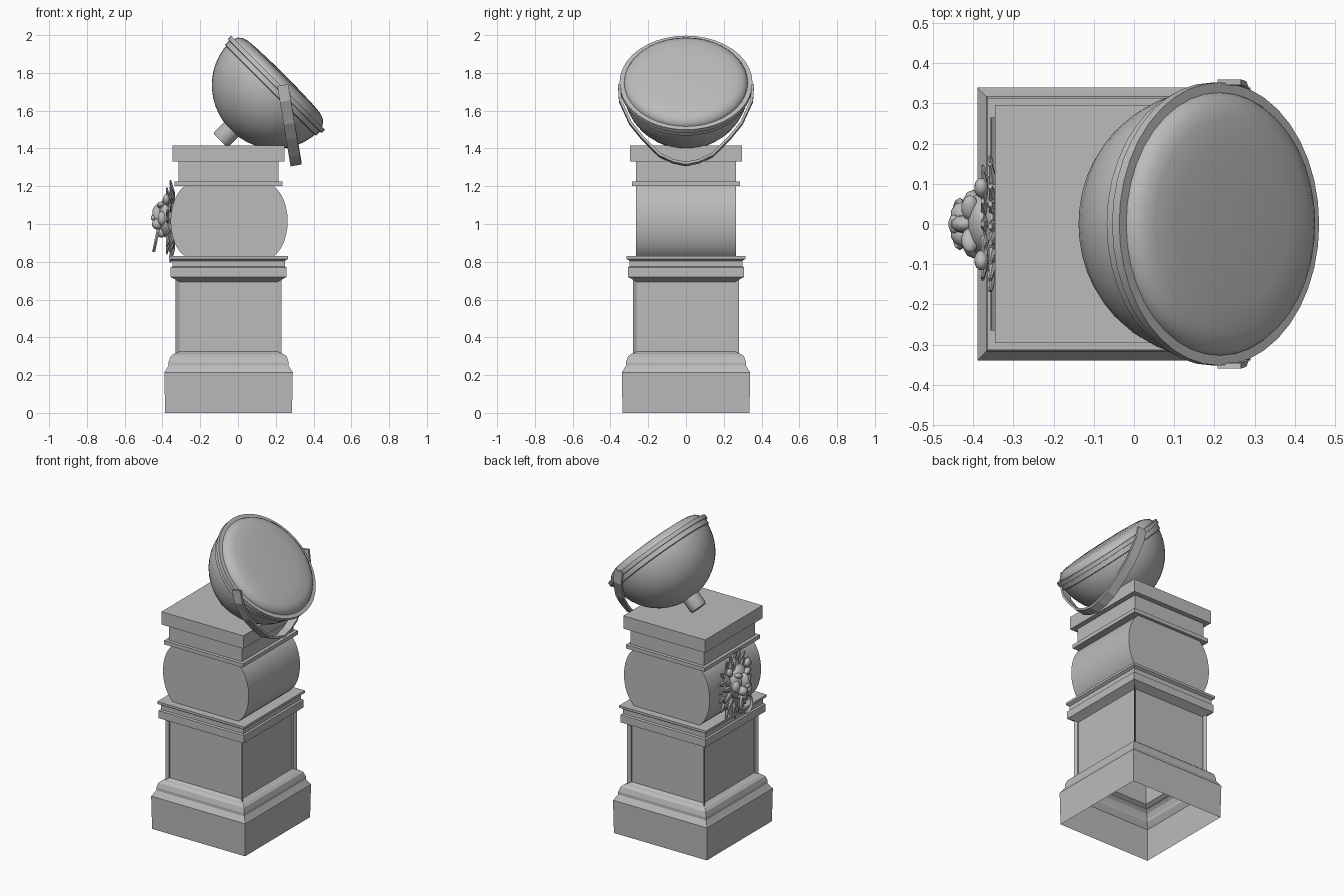
import bpy, bmesh, math, random
from mathutils import Matrix, Vector

if "Cube" in bpy.data.objects:
    bpy.data.objects.remove(bpy.data.objects["Cube"])
random.seed(4)
CX = -0.05  # pedestal axis

stone = bpy.data.materials.new("stone_grey")
stone.use_nodes = True
GREY = (0.5, 0.5, 0.5, 1)
stone.diffuse_color = GREY
stone.node_tree.nodes["Principled BSDF"].inputs["Base Color"].default_value = GREY


def finish(bm, name, smooth=None, normals=True):
    if normals:
        bmesh.ops.recalc_face_normals(bm, faces=bm.faces[:])
    mesh = bpy.data.meshes.new(name)
    bm.to_mesh(mesh)
    bm.free()
    mesh.materials.append(stone)
    ob = bpy.data.objects.new(name, mesh)
    bpy.context.collection.objects.link(ob)
    if smooth:
        bpy.ops.object.select_all(action='DESELECT')
        ob.select_set(True)
        bpy.context.view_layer.objects.active = ob
        bpy.ops.object.shade_smooth_by_angle(angle=math.radians(smooth))
    return ob


def loft(bm, rings, close_first=True, close_last=True):
    """Skin a list of closed rings of points."""
    loops = [[bm.verts.new(p) for p in ring] for ring in rings]
    n = len(loops[0])
    for a, b in zip(loops, loops[1:]):
        for i in range(n):
            j = (i + 1) % n
            bm.faces.new((a[i], a[j], b[j], b[i]))
    if close_first:
        bm.faces.new(loops[0][::-1])
    if close_last:
        bm.faces.new(loops[-1])


def square_stack(profile, open_bottom=False):
    bm = bmesh.new()
    corners = ((-1, -1), (1, -1), (1, 1), (-1, 1))
    loft(bm, [[(CX + sx * r, sy * r, z) for sx, sy in corners] for r, z in profile],
         close_first=not open_bottom)
    return bm


# Hollow pedestal: plinth, mouldings, panelled body and cornice
bm = square_stack([(.336, 0), (.34, .215), (.335, .222), (.318, .25), (.318, .268),
                   (.308, .298), (.292, .312), (.28, .314), (.28, .705), (.308, .72),
                   (.308, .77), (.298, .775), (.298, .805), (.314, .815), (.314, .83)],
                  open_bottom=True)
body = [f for f in bm.faces if abs(f.normal.z) < .1 and .4 < f.calc_center_median().z < .6]
bmesh.ops.inset_individual(bm, faces=body, thickness=.055)
bmesh.ops.inset_individual(bm, faces=body, thickness=.016, depth=-.02)
finish(bm, "pedestal", normals=False)

# Barrel block with bulging sides
arc = []
for i in range(13):
    a = math.radians(-65 + 130 * i / 12)
    arc.append((.235 + .075 * (math.cos(a) - math.cos(math.radians(65))) / .577,
                1.015 + .187 * math.sin(a) / math.sin(math.radians(65))))
outline = arc + [(-x, z) for x, z in reversed(arc)]
bm = bmesh.new()
loft(bm, [[(CX + .003 + x, y, z) for x, z in outline] for y in (-.265, .265)])
finish(bm, "barrel_block", 35)

# Neck and capstone
finish(square_stack([(.285, 1.2), (.285, 1.225), (.265, 1.226), (.265, 1.33),
                     (.296, 1.331), (.296, 1.415)]), "capstone")

# Lamp: lathed parts on a tilted axis
TILT = Matrix.Translation((.212, 0, 1.748)) @ Matrix.Rotation(math.radians(45), 4, 'Y')


def lathe(name, profile, n=40, smooth=35):
    bm = bmesh.new()
    turn = [2 * math.pi * i / n for i in range(n)]
    loft(bm, [[TILT @ Vector((r * math.cos(a), r * math.sin(a), h)) for a in turn]
              for r, h in profile])
    finish(bm, name, smooth)


bowl = [(.334 * math.cos(a), -.03 - .325 * math.sin(a))
        for a in (math.radians(d) for d in range(0, 88, 8))]
lathe("lamp_bowl", bowl)
lathe("lamp_rim", [(.326, 0), (.352, 0), (.352, -.025), (.341, -.026), (.341, -.055), (.33, -.06)])
lathe("lamp_lens", [(.328, -.01), (.327, .004), (.318, .02), (.30, .034), (.27, .044),
                    (.2, .05), (.1, .053), (.01, .054)], smooth=60)
lathe("lamp_socket", [(.054, -.31), (.054, -.42), (.048, -.432)], n=20)

# U-shaped yoke
half = [(.36, 1.735), (.355, 1.65), (.30, 1.53), (.235, 1.45), (.145, 1.36), (.07, 1.325)]
path = half + [(0, 1.31)] + [(-y, z) for y, z in reversed(half)]
bm = bmesh.new()
rings = []
for y, z in path:
    p = Vector((.237 + (1.735 - z) * .165, y, z))
    inward = Vector((0, -y, 1.7 - z)).normalized() * .014
    side = Vector((.029, 0, .005))
    rings.append([p - side, p + side, p + side + inward, p - side + inward])
loft(bm, rings)
finish(bm, "lamp_yoke")


# Lion mask: helpers for blobs and hair locks
def blob(bm, loc, size, spin=0):
    m = (Matrix.Translation(loc) @ Matrix.Rotation(spin, 4, 'X')
         @ Matrix.Diagonal((*size, 1)))
    bmesh.ops.create_icosphere(bm, subdivisions=2, radius=1, matrix=m)


def lock(bm, angle, reach, x, length, width):
    """Flattened cone pointing outward from the face centre."""
    out = Vector((-.12, math.sin(angle), math.cos(angle)))
    loc = Vector((x, reach * .76 * out.y, 1.015 + reach * out.z))
    m = (Matrix.Translation(loc) @ Matrix.Rotation(-angle, 4, 'X')
         @ Matrix.Rotation(-.15, 4, 'Y') @ Matrix.Diagonal((.6, 1, 1, 1)))
    bmesh.ops.create_cone(bm, cap_ends=True, segments=6, radius1=width,
                          radius2=width * .3, depth=length, matrix=m)


bm = bmesh.new()
blob(bm, (-.352, 0, 1.015), (.026, .135, .185))
for count, reach, x, length in ((20, .18, -.352, .075), (16, .145, -.372, .07)):
    for i in range(count):
        angle = 2 * math.pi * (i + random.uniform(-.2, .2)) / count
        lock(bm, angle, reach * random.uniform(.95, 1.05), x, length, .026)
finish(bm, "lion_mane", 30)

bm = bmesh.new()
blob(bm, (-.378, 0, 1.04), (.042, .085, .115))       # skull
blob(bm, (-.422, 0, 1.05), (.034, .024, .06))        # bridge
blob(bm, (-.448, 0, 1.033), (.014, .024, .016))      # nose
blob(bm, (-.405, 0, .955), (.03, .034, .028))        # chin
for s in (-1, 1):
    blob(bm, (-.425, s * .024, 1.0), (.032, .032, .03))           # muzzle
    blob(bm, (-.408, s * .04, 1.1), (.022, .034, .016), s * .35)  # brow
    blob(bm, (-.4, s * .055, 1.03), (.025, .03, .04))             # cheek
    blob(bm, (-.38, s * .09, 1.13), (.018, .024, .03), -s * .5)   # ear
finish(bm, "lion_face", 50)

# Ring held in the mouth
bm = bmesh.new()
rings = []
for i in range(20):
    a = 2 * math.pi * i / 20
    d = Vector((-.2 * -math.cos(a), math.sin(a), math.cos(a)))
    c = Vector((-.434, 0, .915))
    rings.append([c + d * (.056 + .009 * math.cos(b)) + Vector((.009 * math.sin(b), 0, 0))
                  for b in (k * math.pi / 3 for k in range(6))])
loft(bm, rings + rings[:1], False, False)
bmesh.ops.remove_doubles(bm, verts=bm.verts[:], dist=.0005)
finish(bm, "mouth_ring", 60)
